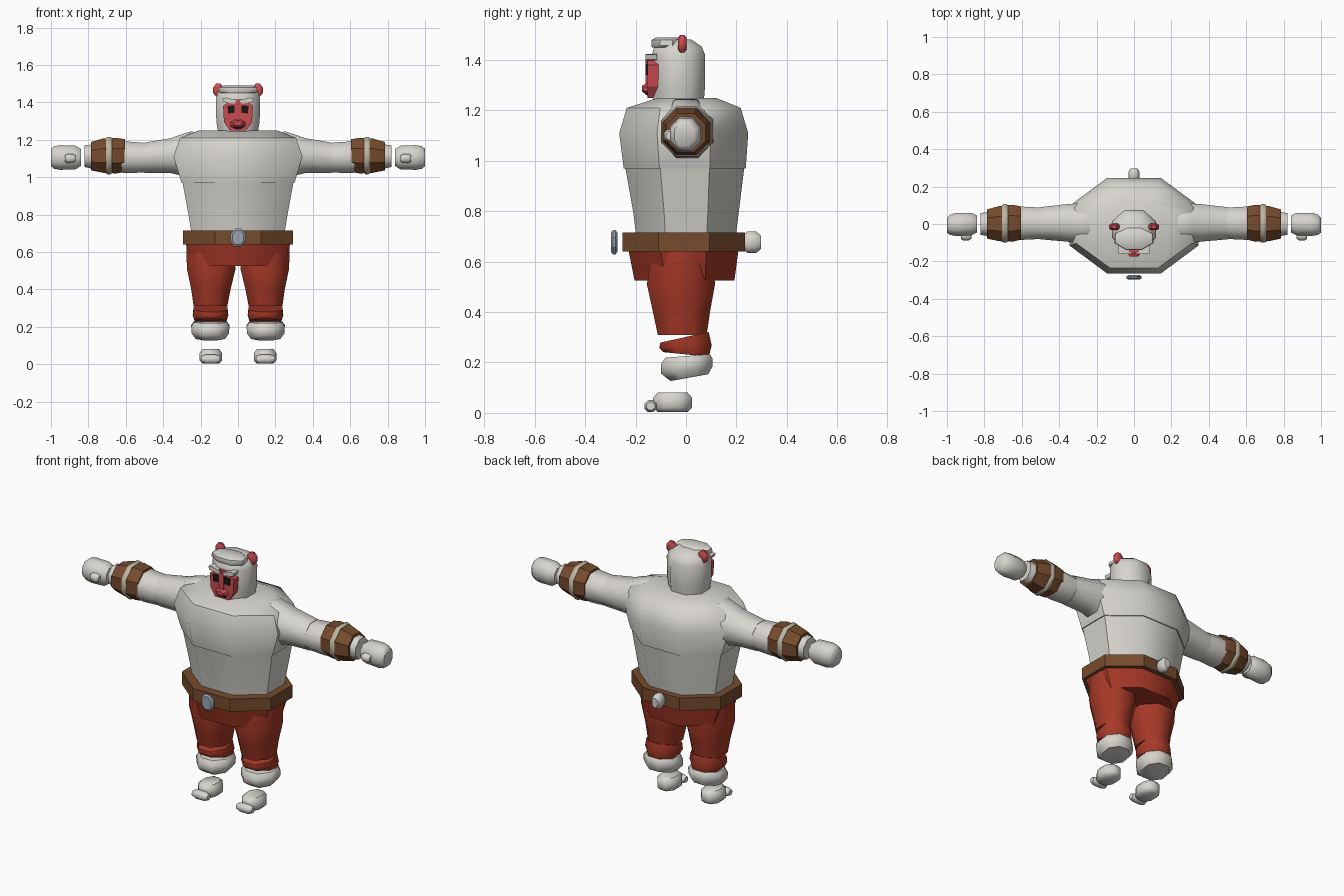
import bpy
import bmesh
import math

cube = bpy.data.objects.get("Cube")
if cube:
    bpy.data.objects.remove(cube)


def material(name, r, g, b):
    m = bpy.data.materials.new(name)
    m.use_nodes = True
    m.diffuse_color = (r, g, b, 1)
    m.node_tree.nodes["Principled BSDF"].inputs["Base Color"].default_value = (r, g, b, 1)
    return m


fur = material("pale_fur", .68, .66, .62)
cloth = material("red_cloth", .38, .04, .02)
leather = material("brown_leather", .18, .07, .026)
skin = material("pink_skin", .58, .07, .08)
cord = material("cream_cord", .52, .47, .36)
metal = material("grey_metal", .32, .37, .43)
black = material("eye_black", .01, .008, .005)


def finish(name, bm, mat, angle):
    bmesh.ops.recalc_face_normals(bm, faces=bm.faces)
    mesh = bpy.data.meshes.new(name)
    bm.to_mesh(mesh)
    bm.free()
    mesh.materials.append(mat)
    ob = bpy.data.objects.new(name, mesh)
    bpy.context.collection.objects.link(ob)
    bpy.ops.object.select_all(action='DESELECT')
    ob.select_set(True)
    bpy.context.view_layer.objects.active = ob
    bpy.ops.object.shade_smooth_by_angle(angle=math.radians(angle))
    return ob


def place(axis, u, v, t, side):
    """Turn ring coordinates into a point; side mirrors x."""
    x, y, z = {"x": (t, u, v), "y": (u, t, v), "z": (u, v, t)}[axis]
    return (x * side, y, z)


def loft(name, axis, rings, mat, side=1, sides=8, angle=50):
    """Rings are (position, half u, half v, centre u, centre v, tilt along v)."""
    bm = bmesh.new()
    loops = []
    fit = 1 / math.cos(math.pi / sides)
    for t, ru, rv, cu, cv, *tilt in rings:
        slope = tilt[0] if tilt else 0
        loop = []
        for i in range(sides):
            a = (i + .5) * math.tau / sides
            du, dv = ru * fit * math.cos(a), rv * fit * math.sin(a)
            loop.append(bm.verts.new(place(axis, cu + du, cv + dv, t + slope * dv, side)))
        loops.append(loop)
    for low, high in zip(loops, loops[1:]):
        for i in range(sides):
            j = (i + 1) % sides
            bm.faces.new((low[i], low[j], high[j], high[i]))
    bm.faces.new(loops[0])
    bm.faces.new(loops[-1])
    return finish(name, bm, mat, angle)


def pebble(name, axis, start, end, ru, rv, cu, cv, mat, side=1, inset=.25, taper=.65):
    """Rounded block made of four rings."""
    d = (end - start) * inset
    loft(name, axis, [(start, ru * taper, rv * taper, cu, cv), (start + d, ru, rv, cu, cv),
                      (end - d, ru, rv, cu, cv), (end, ru * taper, rv * taper, cu, cv)],
         mat, side)


def plate(name, outline, front, back, mat, side=1):
    """Outline in x and z, extruded along y."""
    bm = bmesh.new()
    a = [bm.verts.new((x * side, front, z)) for x, z in outline]
    b = [bm.verts.new((x * side, back, z)) for x, z in outline]
    bm.faces.new(a)
    bm.faces.new(b)
    for i in range(len(a)):
        j = (i + 1) % len(a)
        bm.faces.new((a[i], a[j], b[j], b[i]))
    return finish(name, bm, mat, 30)


# Torso in two overlapping shells
loft("belly", "z", [(.68, .245, .195, 0, 0), (.8, .265, .21, 0, 0),
                    (.98, .298, .237, 0, -.005)], fur)
loft("chest", "z", [(.97, .302, .242, 0, -.005), (1.11, .345, .256, 0, -.009),
                    (1.21, .31, .226, 0, -.009), (1.25, .21, .115, 0, .004)], fur)

# Belt, buckle, tail and trouser seat
loft("belt", "z", [(.64, .295, .243, 0, -.008), (.715, .295, .243, 0, -.008)],
     leather, angle=30)
loft("buckle", "y", [(-.298, .03, .038, 0, .677), (-.29, .04, .048, 0, .677),
                     (-.28, .04, .048, 0, .677), (-.272, .03, .038, 0, .677)], metal, angle=30)
pebble("tail", "y", .225, .297, .029, .042, 0, .677, fur)
loft("trouser_seat", "z", [(.525, .235, .198, 0, -.006), (.645, .275, .218, 0, -.01)],
     cloth, angle=40)

# Head and hair
loft("head", "z", [(1.23, .105, .1, 0, -.03), (1.3, .116, .106, 0, -.03),
                   (1.42, .118, .106, 0, -.03), (1.455, .106, .093, 0, -.032),
                   (1.482, .07, .055, 0, -.035)], fur)
loft("hair_tuft", "z", [(1.45, .096, .054, 0, -.08), (1.458, .104, .06, 0, -.078),
                        (1.48, .1, .058, 0, -.078), (1.489, .08, .045, 0, -.075)], fur)

# Face
half = [(.045, 1.25), (.075, 1.295), (.08, 1.38), (.055, 1.4), (.025, 1.415)]
plate("face", half + [(-x, z) for x, z in reversed(half)], -.152, -.11, skin)
plate("nose_bridge", [(-.014, 1.3), (.014, 1.3), (.018, 1.4), (-.018, 1.4)],
      -.16, -.15, skin)
loft("muzzle", "y", [(-.174, .022, .012, 0, 1.287), (-.15, .042, .026, 0, 1.283)],
     skin, angle=30)
plate("mouth", [(-.028, 1.262), (.028, 1.262), (.024, 1.268), (-.024, 1.268)],
      -.161, -.153, black)

for side, word in ((1, "left"), (-1, "right")):
    # Eyes, brows and ears
    plate(word + "_eye", [(.02, 1.345), (.053, 1.34), (.056, 1.38), (.02, 1.384)],
          -.16, -.151, black, side)
    plate(word + "_brow", [(.012, 1.39), (.078, 1.402), (.084, 1.422), (.06, 1.425),
                           (.012, 1.41)], -.16, -.115, fur, side)
    pebble(word + "_ear", "y", -.032, .002, .028, .035, .105, 1.465, skin, side)

    # Arm pieces
    loft(word + "_upper_arm", "x",
         [(.2, .085, .1, 0, 1.125), (.25, .105, .125, 0, 1.12), (.31, .105, .108, .004, 1.118),
          (.36, .1, .093, .006, 1.115), (.5, .086, .081, .004, 1.104)], fur, side)
    loft(word + "_forearm", "x",
         [(.48, .083, .078, .004, 1.104), (.6, .089, .085, .004, 1.106),
          (.78, .065, .065, 0, 1.11), (.82, .058, .058, 0, 1.112)], fur, side)
    loft(word + "_bracer", "x",
         [(.605, .089, .088, .005, 1.115), (.65, .099, .095, .004, 1.115),
          (.72, .094, .092, .002, 1.115), (.785, .078, .076, 0, 1.112)], leather, side, angle=40)
    pebble(word + "_bracer_cord", "x", .675, .705, .103, .1, .003, 1.115, cord, side,
           taper=.95)

    # Hand and thumb
    loft(word + "_hand", "x",
         [(.84, .045, .045, 0, 1.105), (.868, .06, .063, 0, 1.105),
          (.95, .062, .066, -.002, 1.105), (.984, .054, .06, -.004, 1.105),
          (1, .04, .046, -.006, 1.105)], fur, side)
    pebble(word + "_thumb", "x", .87, .926, .024, .025, -.064, 1.1, fur, side)

    # Trouser leg, gathered hem and ankle cuff
    loft(word + "_trouser_leg", "z",
         [(.31, .09, .097, .147, -.015), (.4, .105, .113, .145, -.018),
          (.51, .13, .135, .143, -.02), (.645, .122, .12, .155, -.015)], cloth, side)
    loft(word + "_trouser_hem", "z",
         [(.232, .085, .09, .147, 0, -.1), (.262, .095, .104, .147, -.002, .05),
          (.3, .09, .096, .147, -.006, .22)], cloth, side)
    loft(word + "_ankle_cuff", "z",
         [(.14, .078, .075, .148, .014, .18), (.17, .1, .102, .148, .003, .14),
          (.205, .102, .102, .148, .003, .12), (.226, .088, .088, .148, .006, .08)], fur, side)

    # Foot and toe
    loft(word + "_foot", "z",
         [(.004, .045, .06, .145, -.053), (.02, .06, .077, .145, -.053),
          (.06, .06, .077, .145, -.053), (.08, .045, .06, .145, -.053)], fur, side)
    pebble(word + "_toe", "x", .095, .197, .025, .024, -.14, .027, fur, side)
